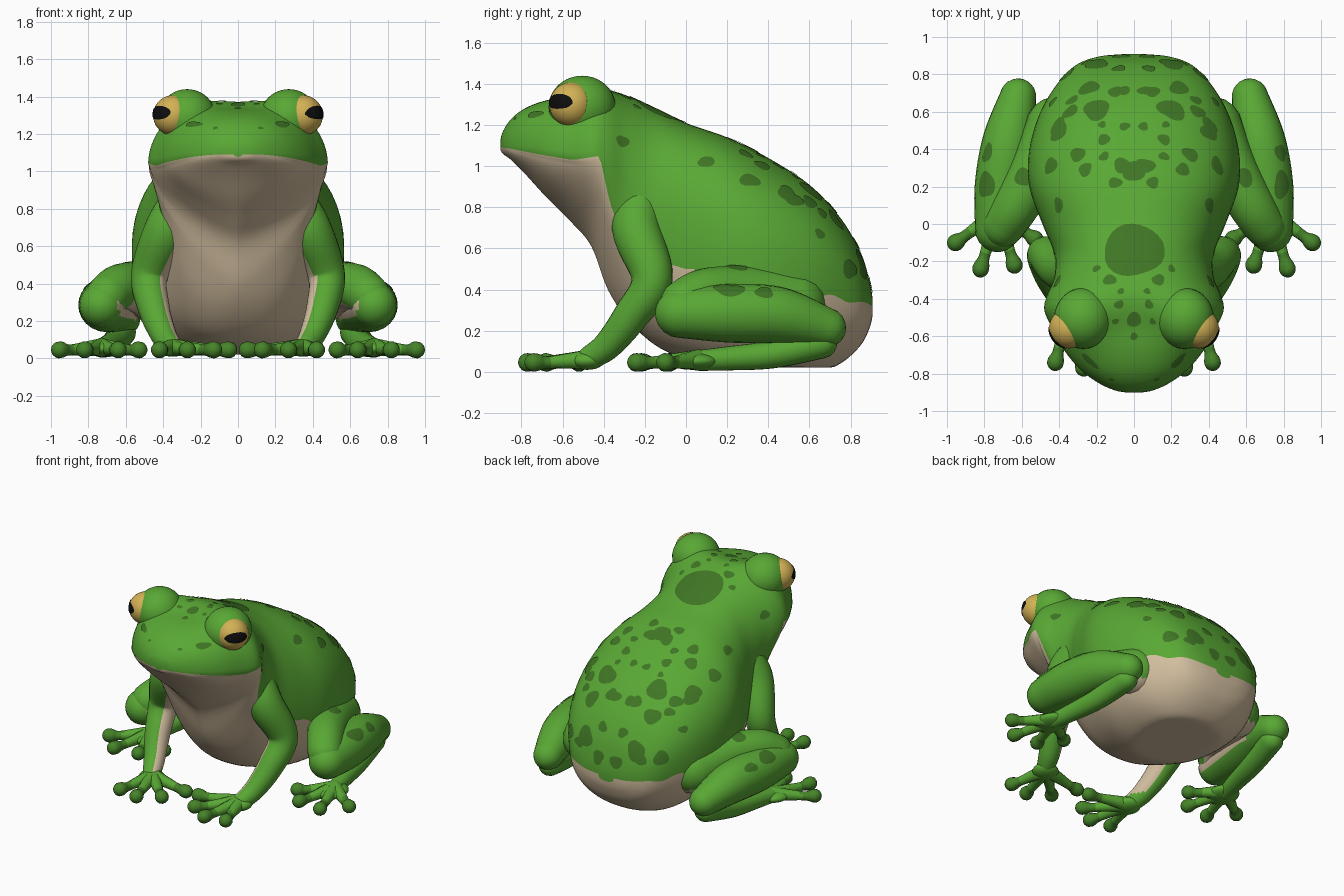
import bpy, bmesh, math, random
from mathutils import Vector, Matrix
from mathutils.bvhtree import BVHTree

random.seed(4)
cube = bpy.data.objects.get("Cube")
if cube:
    bpy.data.objects.remove(cube)


def material(name, rgb):
    m = bpy.data.materials.new(name)
    m.use_nodes = True
    m.diffuse_color = (*rgb, 1)
    m.node_tree.nodes["Principled BSDF"].inputs["Base Color"].default_value = (*rgb, 1)
    return m


GREEN = material("leaf green", (.1, .39, .035))
DARK = material("dark green", (.05, .18, .018))
PAD = material("toe pad green", (.06, .23, .022))
BEIGE = material("belly beige", (.65, .52, .35))
GOLD = material("eye gold", (.65, .44, .09))
BLACK = material("pupil black", (.004, .004, .004))


def finish(bm, name, *mats):
    """Turn a bmesh into a smooth object and return its surface for projecting."""
    bmesh.ops.recalc_face_normals(bm, faces=bm.faces)
    for f in bm.faces:
        f.smooth = True
    me = bpy.data.meshes.new(name)
    bm.to_mesh(me)
    tree = BVHTree.FromBMesh(bm)
    bm.free()
    ob = bpy.data.objects.new(name, me)
    bpy.context.collection.objects.link(ob)
    for m in mats:
        me.materials.append(m)
    return tree


def spline(rows, steps):
    """Smooth curve through rows of any number of values."""
    rows = [Vector(r) for r in rows]
    out = []
    for i in range(len(rows) - 1):
        a, b, c, d = rows[max(i - 1, 0)], rows[i], rows[i + 1], rows[min(i + 2, len(rows) - 1)]
        for k in range(steps):
            t = k / steps
            out.append(b + (c - a) * (t / 2) + (a * 2 - b * 5 + c * 4 - d) * (t * t / 2)
                       + (b * 3 - a - c * 3 + d) * (t ** 3 / 2))
    return out + [rows[-1]]


def loft(bm, rings):
    """Skin closed rings of points; returns the faces with their column number."""
    vs = [[bm.verts.new(p) for p in r] for r in rings]
    n = len(vs[0])
    faces = []
    for a, b in zip(vs, vs[1:]):
        for j in range(n):
            k = (j + 1) % n
            faces.append((bm.faces.new((a[j], a[k], b[k], b[j])), j))
    bm.faces.new(vs[0])
    bm.faces.new(vs[-1])
    return faces


def tube(bm, path, steps=6, sides=16):
    """Round-ended limb through (x, y, z, radius) points."""
    pts = spline(path, steps)
    cos = [Vector(p[:3]) for p in pts]
    tans = [(cos[min(i + 1, len(cos) - 1)] - cos[max(i - 1, 0)]).normalized() for i in range(len(cos))]
    samples = [(c, t, p[3]) for c, t, p in zip(cos, tans, pts)]
    caps = [math.radians(a) for a in (20, 40, 60, 75, 86)]
    c, t, r = samples[0]
    head = [(c - t * r * math.sin(a), t, r * math.cos(a)) for a in reversed(caps)]
    c, t, r = samples[-1]
    tail = [(c + t * r * math.sin(a), t, r * math.cos(a)) for a in caps]
    u = samples[0][1].orthogonal()
    rings = []
    for c, t, r in head + samples + tail:
        u = (u - t * u.dot(t)).normalized()
        v = t.cross(u)
        rings.append([c + (u * math.cos(w) + v * math.sin(w)) * r
                      for w in (math.tau * j / sides for j in range(sides))])
    loft(bm, rings)


def ball(bm, centre, radii):
    m = Matrix.Translation(centre) @ Matrix.Diagonal((*radii, 1))
    bmesh.ops.create_uvsphere(bm, u_segments=32, v_segments=20, radius=1, matrix=m)


def spot(bm, tree, origin, aim, rx, ry, wobble=.09):
    """Thin rounded patch laid on a surface where a ray from origin lands."""
    loc, nor, _, _ = tree.ray_cast(Vector(origin), Vector(aim).normalized())
    if loc is None:
        return
    u = Vector((0, 0, 1)).cross(nor)
    u = u.normalized() if u.length > .05 else Vector((1, 0, 0))
    v = nor.cross(u)
    n = 24
    p2, p3 = random.uniform(0, 6), random.uniform(0, 6)

    def lay(q):
        p, m, _, _ = tree.find_nearest(q)
        return bm.verts.new(p + m * .004)

    mid = lay(loc)
    last = None
    for s in (.25, .5, .75, 1):
        ring = []
        for j in range(n):
            a = math.tau * j / n
            e = s * (1 + wobble * (math.sin(2 * a + p2) + math.sin(3 * a + p3)))
            ring.append(lay(loc + (u * rx * math.cos(a) + v * ry * math.sin(a)) * e))
        for j in range(n):
            k = (j + 1) % n
            bm.faces.new((mid, ring[j], ring[k]) if last is None else (last[j], ring[j], ring[k], last[k]))
        last = ring


# Body: y, top, bottom, half width, height of widest point, roundness below it
SECTIONS = [(-.902, 1.13, 1.08, .03, 1.1, 1), (-.89, 1.17, 1.06, .1, 1.1, 1), (-.85, 1.23, 1.03, .19, 1.08, 1),
            (-.78, 1.283, .96, .285, 1.07, 1.1), (-.68, 1.32, .85, .37, 1.05, 1.25), (-.56, 1.34, .73, .435, 1.03, 1.45),
            (-.46, 1.365, .61, .48, 1.02, 1.5), (-.38, 1.37, .4, .465, 1, 1.35), (-.28, 1.34, .25, .425, .92, 1),
            (-.15, 1.28, .13, .43, .75, .87), (0, 1.21, .06, .49, .65, .87), (.2, 1.14, 0, .56, .6, .87),
            (.4, 1.04, -.02, .56, .55, .87), (.6, .91, -.02, .5, .5, .87), (.75, .75, .04, .41, .45, .87),
            (.85, .58, .13, .31, .37, .87), (.895, .43, .22, .19, .33, .87), (.908, .35, .28, .06, .31, .87)]
# Edge of the pale belly: y, z
BELLY = [(-1, 1.09), (-.88, 1.09), (-.7, 1.055), (-.55, 1.03), (-.42, 1.05), (-.37, .82), (-.3, .64),
         (-.2, .56), (0, .5), (.3, .4), (.75, .36), (1, .29)]
HALF = 18


def belly_edge(y):
    for (a, za), (b, zb) in zip(BELLY, BELLY[1:]):
        if y <= b:
            wave = .012 * math.sin(y * 38) if y > 0 else 0
            return za + (zb - za) * (y - a) / (b - a) + wave


rings = []
for y, top, bot, hw, zc, low in spline(SECTIONS, 5):
    e = belly_edge(y) - zc
    s = min(.95, abs(e) / (top - zc if e > 0 else zc - bot))
    split = math.copysign(math.asin(s ** (1 / (.87 if e > 0 else low))), e)
    half = []
    for j in range(2 * HALF + 1):
        if j <= HALF:
            a = math.pi / 2 + (split - math.pi / 2) * j / HALF
        else:
            a = split + (-math.pi / 2 - split) * (j - HALF) / HALF
        sn = math.sin(a)
        power = .87 if sn > 0 else low
        x = hw * max(0, math.cos(a)) ** power
        z = zc + math.copysign(abs(sn) ** power, sn) * (top - zc if sn > 0 else zc - bot)
        if j > HALF and y < -.42:
            x *= .98                        # lower jaw tucks under the lip
        if sn > 0:                          # swelling around the eyes
            z += .06 * sn * math.exp(-((x - .28) ** 2 + (y + .5) ** 2) / .02)
        half.append(Vector((x, y, max(.02, z))))
    rings.append(half + [Vector((-p.x, p.y, p.z)) for p in half[-2:0:-1]])
bm = bmesh.new()
for f, j in loft(bm, rings):
    f.material_index = 0 if j < HALF or j >= 3 * HALF else 1
body = finish(bm, "body", GREEN, BEIGE)

# Spots on the back: seen from above (x, y, radius), from behind (x, z, radius), from the side (y, z, radius)
ABOVE = [(.06, .71, .04), (.2, .61, .075), (.34, .6, .045), (.4, .49, .055), (.05, .52, .028), (.16, .45, .035),
         (.3, .37, .045), (.16, .36, .028), (.26, .29, .04), (.1, .22, .035), (.06, .31, .05), (.4, .1, .035),
         (.13, -.3, .035), (.2, -.24, .022), (.08, -.43, .025), (.07, -.36, .018), (.17, .53, .022), (.1, -.52, .018)]
BEHIND = [(.1, .8, .04), (.24, .74, .055), (.08, .62, .035), (.2, .53, .065), (.36, .5, .05), (.07, .43, .045)]
SIDE = [(.1, 1.02, .04), (.31, .93, .05), (.52, .84, .055), (.66, .77, .035), (-.31, 1.12, .035),
        (.65, .67, .03), (.86, .48, .04)]
bm = bmesh.new()
for s in (1, -1):
    for x, y, r in ABOVE:
        spot(bm, body, (x * s, y, 3), (0, 0, -1), r, r * .9)
    for x, z, r in BEHIND:
        spot(bm, body, (x * s, 3, z), (0, -1, 0), r, r)
    for y, z, r in SIDE:
        spot(bm, body, (3 * s, y, z), (-s, 0, 0), r, r * .85)
    spot(bm, body, (.12 * s, -3, 1.23), (0, 1, 0), .014, .01)    # nostril
    spot(bm, body, (.235 * s, -3, 1.25), (0, 1, 0), .055, .022)  # mark before the eye
for y, r in ((-.14, .16), (.28, .06), (-.51, .04), (-.6, .02)):
    spot(bm, body, (0, y, 3), (0, 0, -1), r, r, .05)
finish(bm, "back_spots", DARK)

# Paired parts: (tip x, tip y) lists for fingers and toes
FINGERS = [(.42, -.74), (.27, -.77), (.13, -.68), (.05, -.52)]
TOES = [(.954, -.1), (.82, -.24), (.64, -.22), (.53, -.08)]


def digits(bm, s, tips, bx, by):
    """Fingers with round, darker pads."""
    for x, y in tips:
        at = lambda t, z, r: (s * (bx + (x - bx) * t), by + (y - by) * t, z, r)
        tube(bm, [at(0, .06, .05), at(.45, .052, .036), at(.78, .045, .03), at(.92, .046, .042), at(1, .046, .046)], 4, 12)
    for f in bm.faces:
        c = f.calc_center_median()
        f.material_index = int(any(math.hypot(c.x - s * x, c.y - y) < .09 for x, y in tips))


def limb(name, s, path, pale):
    bm = bmesh.new()
    tube(bm, [(s * x, y, z, r) for x, y, z, r in path], 7, 24)
    bmesh.ops.recalc_face_normals(bm, faces=bm.faces)
    bm.normal_update()
    for f in bm.faces:
        c = f.calc_center_median()
        f.material_index = int(pale(Vector((f.normal.x * s, f.normal.y, f.normal.z)), c))
    return finish(bm, name, GREEN, BEIGE)


for s, side in ((1, "left"), (-1, "right")):
    # Eye, its lid bulge and pupil
    bm = bmesh.new()
    ball(bm, (.272 * s, -.505, 1.288), (.155, .163, .152))
    finish(bm, side + "_eye_bulge", GREEN)
    bm = bmesh.new()
    centre = Vector((.346 * s, -.557, 1.3))
    ball(bm, centre, (.108, .108, .108))
    eye = finish(bm, side + "_eye", GOLD)
    bm = bmesh.new()
    look = Vector((.77 * s, -.64, .15)).normalized()
    spot(bm, eye, centre + look, -look, .105, .037, .03)
    finish(bm, side + "_pupil", BLACK)

    # Front leg and hand
    limb(side + "_front_leg", s,
         [(.27, -.2, .9, .1), (.375, -.24, .7, .12), (.472, -.165, .45, .1), (.45, -.27, .27, .085),
          (.4, -.38, .13, .07), (.36, -.47, .068, .058)],
         lambda n, c: n.x < -.5 and .1 < c.z < .6)
    bm = bmesh.new()
    ball(bm, (.35 * s, -.48, .055), (.085, .085, .045))
    digits(bm, s, FINGERS, .35, -.47)
    finish(bm, side + "_hand", GREEN, PAD)

    # Folded hind leg
    thigh = limb(side + "_thigh", s,
                 [(.42, .52, .33, .16), (.52, .3, .375, .14), (.63, .1, .38, .125), (.7, -.01, .335, .115)],
                 lambda n, c: n.z < -.6)
    shin = limb(side + "_shin", s,
                [(.73, -.03, .285, .12), (.71, .2, .285, .142), (.67, .45, .275, .138), (.62, .68, .215, .098)],
                lambda n, c: n.x < -.8 and c.y < .5)
    limb(side + "_foot", s,
         [(.62, .66, .14, .075), (.66, .42, .085, .068), (.7, .2, .065, .058), (.73, .06, .055, .05)],
         lambda n, c: False)
    bm = bmesh.new()
    ball(bm, (.73 * s, .03, .052), (.1, .12, .042))
    digits(bm, s, TOES, .73, .06)
    finish(bm, side + "_toes", GREEN, PAD)

    # Leg spots
    bm = bmesh.new()
    spot(bm, shin, (3 * s, .38, .385), (-s, 0, 0), .05, .035)
    spot(bm, shin, (.79 * s, .21, 3), (0, 0, -1), .075, .05)
    spot(bm, thigh, (.59 * s, .25, 3), (0, 0, -1), .05, .05)
    finish(bm, side + "_leg_spots", DARK)
